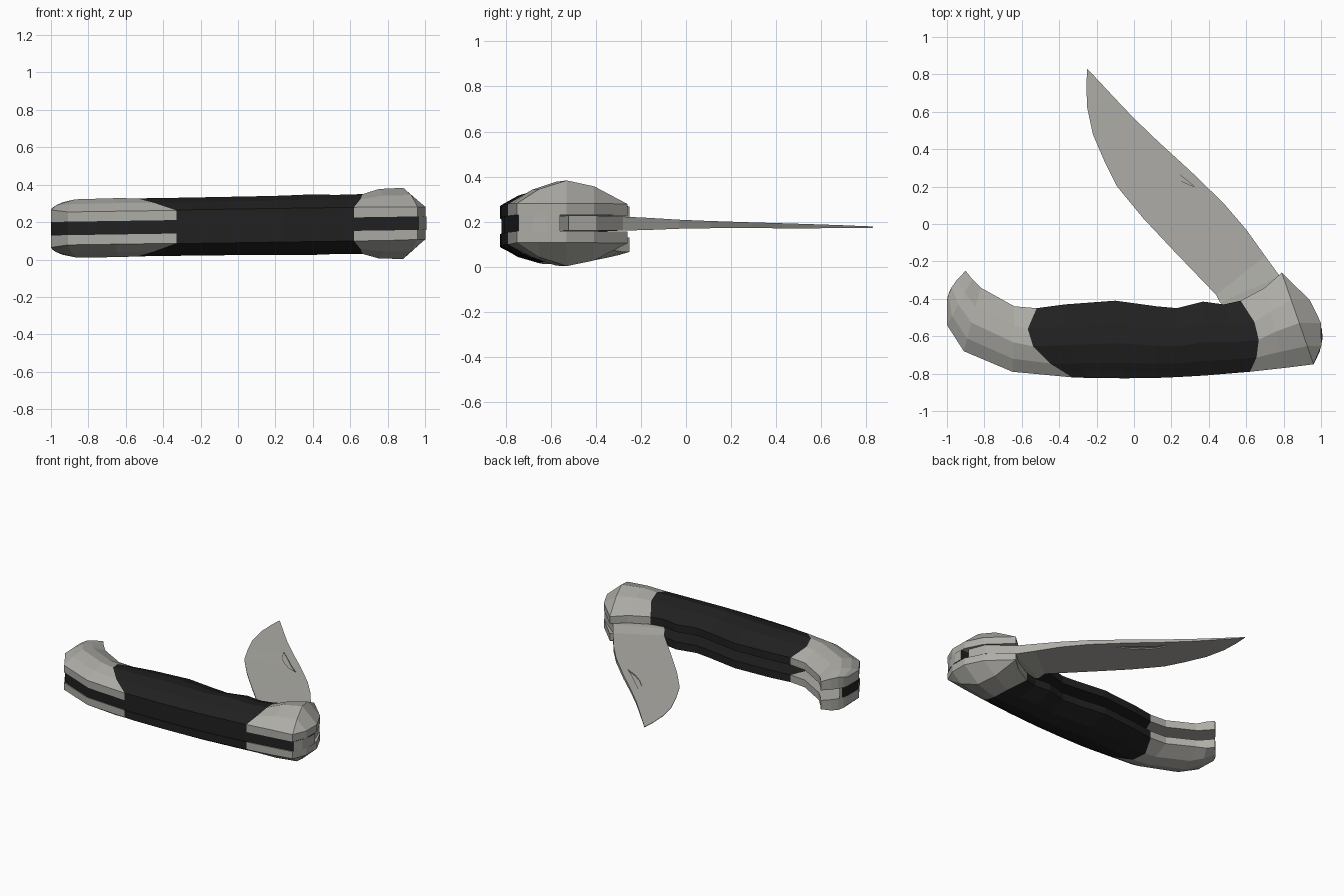
import bpy, bmesh

if "Cube" in bpy.data.objects:
    bpy.data.objects.remove(bpy.data.objects["Cube"])

def mat(name, col):
    m = bpy.data.materials.new(name)
    m.diffuse_color = (*col, 1)
    m.use_nodes = True
    m.node_tree.nodes["Principled BSDF"].inputs["Base Color"].default_value = m.diffuse_color
    return m

METAL = mat("brushed steel", (0.42, 0.415, 0.385))
BLACK = mat("black grip", (0.015, 0.015, 0.015))

def mid_z(x):                      # the knife's centre plane is slightly tilted
    return 0.18 + 0.015 * x

def slab(name, top, bot, rule=None):
    """Closed solid between two matching point grids; rule(face, segment) -> material index."""
    bm = bmesh.new()
    T = [[bm.verts.new(p) for p in r] for r in top]
    B = [[bm.verts.new(p) for p in r] for r in bot]
    n, m = len(T), len(T[0])
    seg = bm.faces.layers.int.new("seg")

    def face(vs, i):
        bm.faces.new(vs)[seg] = i

    for i in range(n - 1):
        for j in range(m - 1):
            face((T[i][j], T[i+1][j], T[i+1][j+1], T[i][j+1]), i)
            face((B[i][j], B[i][j+1], B[i+1][j+1], B[i+1][j]), i)
        face((T[i][0], B[i][0], B[i+1][0], T[i+1][0]), i)
        face((T[i][-1], T[i+1][-1], B[i+1][-1], B[i][-1]), i)
    for j in range(m - 1):
        face((T[0][j], T[0][j+1], B[0][j+1], B[0][j]), 0)
        face((T[-1][j], B[-1][j], B[-1][j+1], T[-1][j+1]), n - 2)
    bmesh.ops.remove_doubles(bm, verts=bm.verts, dist=0.0005)
    bmesh.ops.recalc_face_normals(bm, faces=bm.faces)
    bm.normal_update()
    if rule:
        for f in bm.faces:
            f.material_index = rule(f, f[seg])
    me = bpy.data.meshes.new(name)
    bm.to_mesh(me)
    bm.free()
    me.materials.append(METAL)
    me.materials.append(BLACK)
    ob = bpy.data.objects.new(name, me)
    bpy.context.collection.objects.link(ob)
    return ob

# handle stations: front x, y, back x, y, sideways bow, edge half height, crown half height
H = [(-1.0, -.41, -.90, -.25, -.02, .10, .118),
     (-1.0, -.54, -.865, -.295, 0, .10, .14),
     (-.91, -.68, -.82, -.34, 0, .088, .155),
     (-.65, -.79, -.64, -.44, 0, .088, .158),
     (-.33, -.82, -.52, -.45, -.125, .088, .155),
     (-.24, -.823, -.37, -.43, -.06, .09, .155),
     (-.05, -.825, -.10, -.41, 0, .09, .156),
     (.12, -.823, .12, -.44, 0, .09, .157),
     (.24, -.818, .23, -.45, 0, .09, .158),
     (.38, -.81, .37, -.415, 0, .09, .162),
     (.50, -.80, .48, -.43, .04, .09, .158),
     (.62, -.79, .57, -.41, .07, .09, .16),
     (.80, -.77, .70, -.34, 0, .09, .186),
     (.96, -.75, .79, -.26, 0, .087, .19),
     (.96, -.75, .79, -.26, .118, .087, .087)]
TS = (0, .2, .45, .7, 1)
CROWN = (0, .62, 1, .75, 0)
GAP = 0.036

def at(s, t):
    return (s[0] + (s[2]-s[0])*t + s[4]*4*t*(1-t), s[1] + (s[3]-s[1])*t)

def row(s, ts, hs):
    pts = [at(s, t) for t in ts]
    return [(x, y, mid_z(x) + h) for (x, y), h in zip(pts, hs)]

# two handle scales, black between the curved bolster joints
for name, sg in (("upper_scale", 1), ("lower_scale", -1)):
    outer = [row(s, TS, [sg*(s[5] + (s[6]-s[5])*c) for c in CROWN]) for s in H]
    inner = [row(s, TS, [sg*GAP]*5) for s in H]
    slab(name, outer, inner, lambda f, i: 1 if 4 <= i <= 10 else 0)

# back spring filling the spine between the scales
def spring_rule(f, i):
    c = f.calc_center_median()
    return 0 if (f.normal.x > .6 and c.x > .9) or (f.normal.y > .4 and c.x < -.5) else 1

ST = (.015, .14, .27, .39)
slab("back_spring", [row(s, ST, [GAP]*4) for s in H],
     [row(s, ST, [-GAP]*4) for s in H], spring_rule)

# blade stations: cutting edge x, y, spine x, y, edge half thickness, spine half thickness
K = [(-.25, .83, -.246, .826, .002, .003),
     (-.255, .74, -.17, .745, .002, .005),
     (-.25, .62, -.10, .67, .002, .007),
     (-.22, .48, 0, .565, .002, .009),
     (-.16, .34, .13, .44, .002, .011),
     (-.09, .20, .30, .285, .002, .013),
     (.05, .03, .48, .11, .003, .016),
     (.20, -.13, .60, -.03, .004, .02),
     (.44, -.38, .70, -.17, .006, .027),
     (.46, -.42, .78, -.28, .030, .031),
     (.56, -.50, .93, -.40, .033, .033),
     (.75, -.57, .975, -.52, .033, .033)]

def blade_rows(sg):
    return [[(s[0], s[1], mid_z(s[0]) + sg*s[4]), (s[2], s[3], mid_z(s[2]) + sg*s[5])] for s in K]

blade = slab("blade", blade_rows(1), blade_rows(-1))

# crescent nail nick cut into both blade faces
N = ((.07, .42, .072, .422), (.11, .345, .13, .37), (.17, .285, .195, .31),
     (.24, .235, .255, .255), (.32, .20, .322, .202))
for sg in (1, -1):
    zs = (mid_z(.2) + sg*.004, mid_z(.2) + sg*.05)
    grids = [[[(a, b, z), (c, d, z)] for a, b, c, d in N] for z in zs]
    cutter = slab("nick_cutter", grids[0], grids[1])
    cutter.hide_render = True
    mod = blade.modifiers.new("nick", 'BOOLEAN')
    mod.operation = 'DIFFERENCE'
    mod.solver = 'EXACT'
    mod.object = cutter
    bpy.context.view_layer.objects.active = blade
    bpy.ops.object.modifier_apply(modifier=mod.name)
    bpy.data.objects.remove(cutter)
